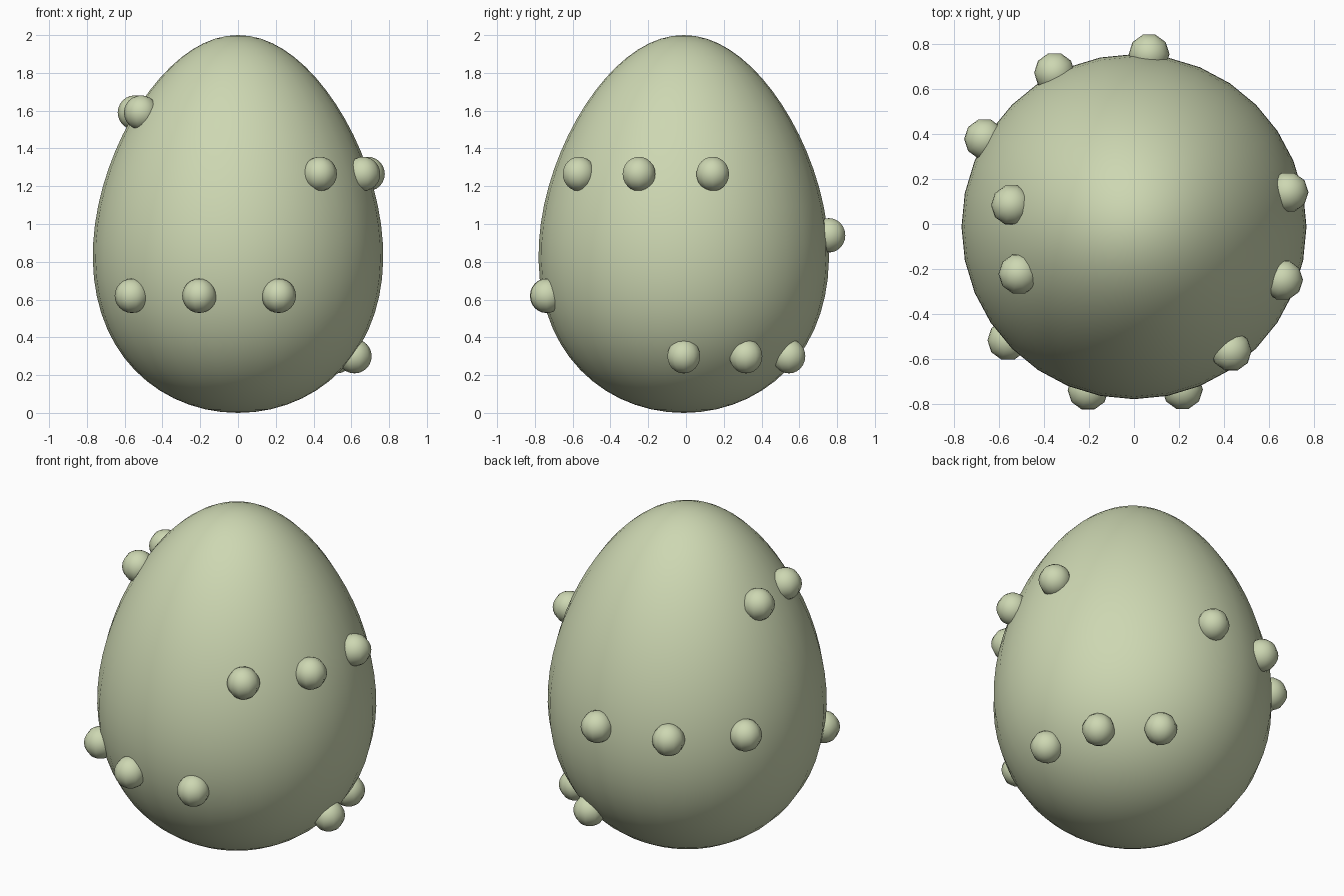
import bpy, bmesh, math

if "Cube" in bpy.data.objects:
    bpy.data.objects.remove(bpy.data.objects["Cube"])

CY = -0.012          # egg axis sits slightly forward
A, K = 0.757, 0.18   # egg width and taper

green = bpy.data.materials.new("pale_olive")
green.diffuse_color = (0.61, 0.68, 0.445, 1)
green.use_nodes = True
green.node_tree.nodes["Principled BSDF"].inputs["Base Color"].default_value = green.diffuse_color


def egg_radius(z):
    c = 1 - z
    return A * math.sqrt(max(0, 1 - c * c)) * (1 + K * c)


def lathe(name, profile, segments, location):
    """Closed solid of revolution; the first and last profile points are poles."""
    bm = bmesh.new()
    bottom = bm.verts.new((0, 0, profile[0][1]))
    top = bm.verts.new((0, 0, profile[-1][1]))
    rings = []
    for r, z in profile[1:-1]:
        rings.append([bm.verts.new((r * math.cos(math.tau * i / segments),
                                    r * math.sin(math.tau * i / segments), z))
                      for i in range(segments)])
    for i in range(segments):
        j = (i + 1) % segments
        bm.faces.new((bottom, rings[0][j], rings[0][i]))
        bm.faces.new((top, rings[-1][i], rings[-1][j]))
        for a, b in zip(rings, rings[1:]):
            bm.faces.new((a[i], a[j], b[j], b[i]))
    for f in bm.faces:
        f.smooth = True
    mesh = bpy.data.meshes.new(name)
    bm.to_mesh(mesh)
    bm.free()
    mesh.materials.append(green)
    obj = bpy.data.objects.new(name, mesh)
    obj.location = location
    bpy.context.collection.objects.link(obj)
    return obj


# Egg body
heights = [1 - math.cos(math.pi * i / 32) for i in range(33)]
lathe("egg_body", [(egg_radius(z), z) for z in heights], 32, (0, CY, 0))

# Round bumps in short rows: height, first angle, count
R = 0.091
ball = [(R * math.sin(math.pi * i / 12), -R * math.cos(math.pi * i / 12))
        for i in range(13)]
rows = [(0.30, 0, 3), (0.62, 222, 3), (0.94, 85, 3), (1.265, 308, 3), (1.59, 170, 2)]
for n, (z, start, count) in enumerate(rows):
    for k in range(count):
        ang = math.radians(start + 32.3 * k)
        r = egg_radius(z) + 0.008
        lathe(f"bump_row{n + 1}_{k + 1}", ball, 10,
              (r * math.cos(ang), CY + r * math.sin(ang), z))
